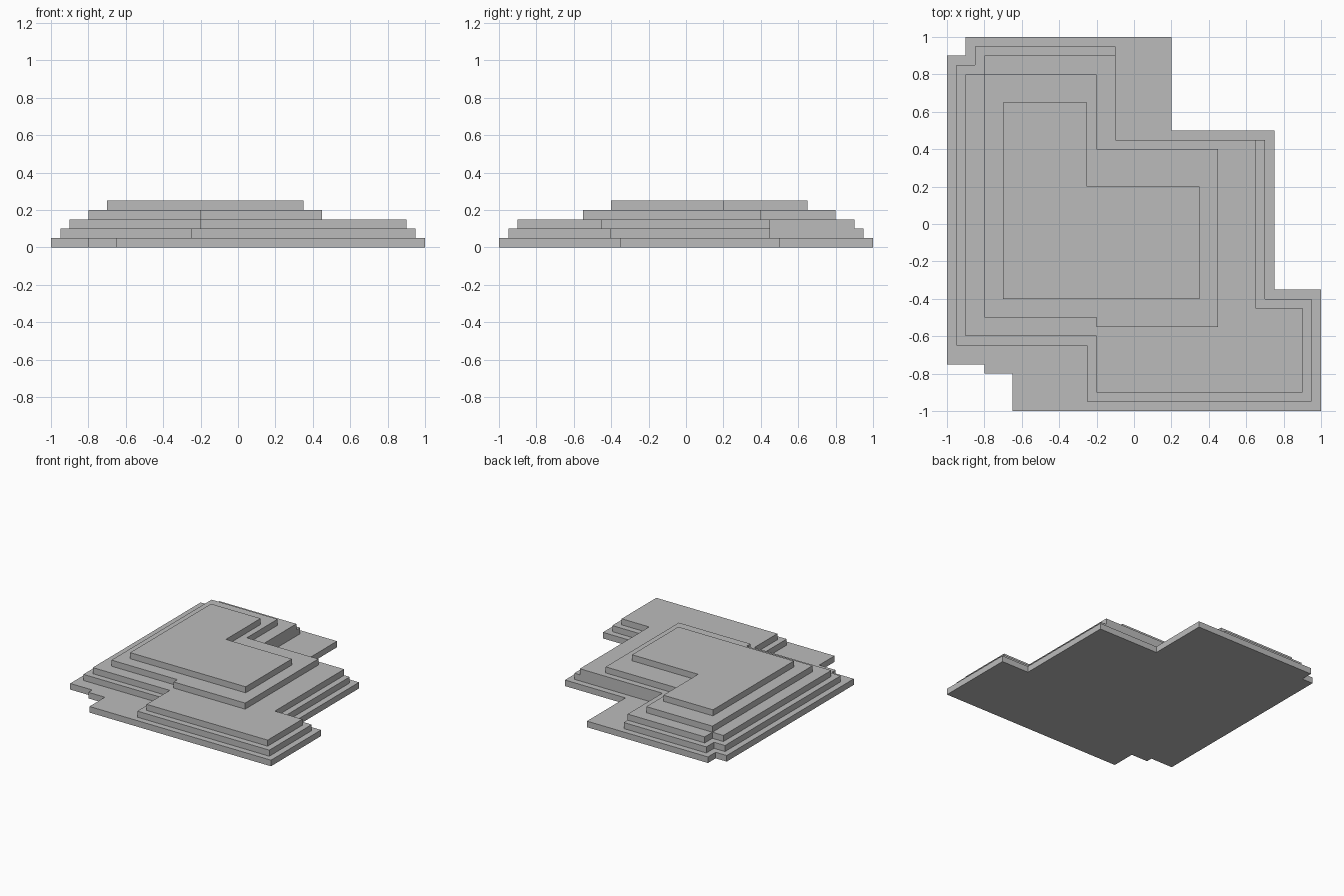
import bpy
import bmesh

default_cube = bpy.data.objects.get("Cube")
if default_cube:
    bpy.data.objects.remove(default_cube, do_unlink=True)

STEP = 0.05  # terrace height, and the unit of the outlines

# One flat stone colour
stone = bpy.data.materials.new("stone_grey")
stone.use_nodes = True
grey = (0.5, 0.5, 0.5, 1)
stone.diffuse_color = grey
stone.node_tree.nodes["Principled BSDF"].inputs["Base Color"].default_value = grey


def right_angled_outline(turns):
    """Corners of an outline given as alternating x and y positions."""
    xs, ys = turns[::2], turns[1::2]
    corners = []
    for i, (x, y) in enumerate(zip(xs, ys)):
        next_x = xs[(i + 1) % len(xs)]
        corners += [(x, y), (next_x, y)]
    return corners


def add_terrace(name, level, turns):
    """Slab of one step height, extruded upward from its outline."""
    bm = bmesh.new()
    base = bm.faces.new([bm.verts.new((x * STEP, y * STEP, level * STEP))
                         for x, y in right_angled_outline(turns)])
    extruded = bmesh.ops.extrude_face_region(bm, geom=[base], use_keep_orig=True)
    top = [v for v in extruded["geom"] if isinstance(v, bmesh.types.BMVert)]
    bmesh.ops.translate(bm, verts=top, vec=(0, 0, STEP))
    bmesh.ops.recalc_face_normals(bm, faces=bm.faces)
    mesh = bpy.data.meshes.new(name)
    bm.to_mesh(mesh)
    bm.free()
    mesh.materials.append(stone)
    terrace = bpy.data.objects.new(name, mesh)
    bpy.context.collection.objects.link(terrace)


# Terraces from the ground up
terraces = {
    "ground_terrace": [-20, -15, -16, -16, -13, -20, 20, -7, 15, 10, 4, 20, -18, 18],
    "lower_terrace": [-19, -13, -5, -19, 19, -8, 14, 9, -2, 19, -17, 17],
    "middle_terrace": [-18, -12, -4, -18, 18, -9, 13, 9, -2, 18, -16, 16],
    "upper_terrace": [-16, -10, -4, -11, 9, 8, -4, 16],
    "summit_terrace": [-14, -8, 7, 4, -5, 13],
}
for level, (name, turns) in enumerate(terraces.items()):
    add_terrace(name, level, turns)
